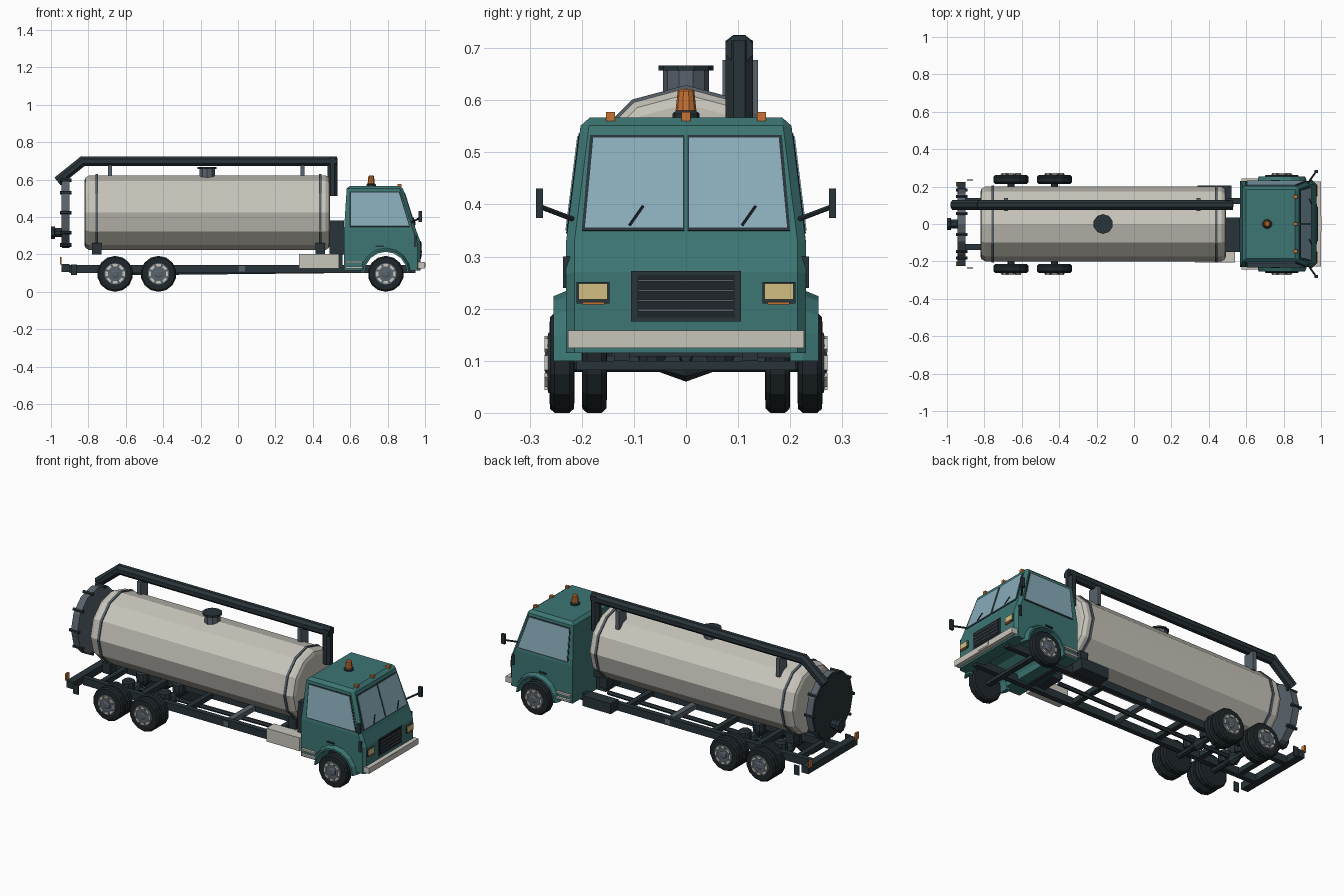
import bpy, bmesh, math
from mathutils import Vector

cube = bpy.data.objects.get("Cube")
if cube:
    bpy.data.objects.remove(cube, do_unlink=True)


def material(name, *rgb):
    m = bpy.data.materials.new(name)
    m.use_nodes = True
    m.diffuse_color = (*rgb, 1)
    m.node_tree.nodes["Principled BSDF"].inputs["Base Color"].default_value = (*rgb, 1)
    return m


TEAL = material("teal paint", .045, .18, .172)
CREAM = material("cream metal", .58, .56, .5)
DARK = material("dark metal", .021, .033, .04)
SLATE = material("slate metal", .1, .125, .15)
GLASS = material("window glass", .25, .41, .49)
ORANGE = material("orange lamp", .58, .17, .035)
YELLOW = material("headlight", .65, .52, .23)
RUBBER = material("rubber", .013, .019, .023)


def finish(name, bm, mat):
    bmesh.ops.recalc_face_normals(bm, faces=bm.faces)
    me = bpy.data.meshes.new(name)
    bm.to_mesh(me)
    bm.free()
    me.materials.append(mat)
    ob = bpy.data.objects.new(name, me)
    bpy.context.collection.objects.link(ob)
    return ob


def box(name, x, y, z, mat):
    bm = bmesh.new()
    bmesh.ops.create_cube(bm, size=1)
    for v in bm.verts:
        v.co = [(r[0] + r[1]) / 2 + c * (r[1] - r[0]) for r, c in zip((x, y, z), v.co)]
    return finish(name, bm, mat)


def lathe(name, profile, sides, loc, axis, mat, turn=0):
    """Rings of (radius, offset) about an axis, capped at both ends."""
    bm = bmesh.new()
    rings = []
    for r, t in profile:
        ring = []
        for i in range(sides):
            a = 2 * math.pi * (i + turn) / sides
            s, c = r * math.sin(a), r * math.cos(a)
            p = {"x": (t, s, c), "y": (s, t, c), "z": (s, c, t)}[axis]
            ring.append(bm.verts.new(Vector(loc) + Vector(p)))
        rings.append(ring)
    for a, b in zip(rings, rings[1:]):
        for i in range(sides):
            j = (i + 1) % sides
            bm.faces.new((a[i], a[j], b[j], b[i]))
    bm.faces.new(rings[0])
    bm.faces.new(rings[-1])
    return finish(name, bm, mat)


def rod(name, a, b, r, sides, mat):
    a, b = Vector(a), Vector(b)
    ob = lathe(name, [(r, 0), (r, (b - a).length)], sides, (0, 0, 0), "z", mat, .5)
    q = (b - a).to_track_quat("Z", "Y")
    for v in ob.data.vertices:
        v.co = a + q @ v.co
    return ob


def plate(name, pts, t, mat):
    """Thin panel standing t proud of both sides of a flat outline."""
    bm = bmesh.new()
    pts = [Vector(p) for p in pts]
    n = (pts[1] - pts[0]).cross(pts[2] - pts[0]).normalized() * t
    a, b = ([bm.verts.new(p + n * s) for p in pts] for s in (1, -1))
    bm.faces.new(a)
    bm.faces.new(b)
    for i in range(len(pts)):
        j = (i + 1) % len(pts)
        bm.faces.new((a[i], a[j], b[j], b[i]))
    return finish(name, bm, mat)


# Cab shell: side profile widened by height, front and roof edges chamfered
def cab_y(z):
    return .23 - max(0, z - .33) * .125


def screen_x(z):
    return .952 - (z - .33) * .316


bm = bmesh.new()
profile = [(.567, .115), (.975, .115), (.975, .27), (.952, .33), (.877, .567), (.582, .567), (.567, .33)]
sides = [[bm.verts.new((x, s * cab_y(z), z)) for x, z in profile] for s in (1, -1)]
for s in sides:
    bm.faces.new([s[i] for i in (0, 1, 2, 3, 6)])
    bm.faces.new([s[i] for i in (3, 4, 5, 6)])
for i in range(7):
    j = (i + 1) % 7
    bm.faces.new((sides[0][i], sides[0][j], sides[1][j], sides[1][i]))
edges = [e for e in bm.edges if e.verts[0].co.y * e.verts[1].co.y > 0
         and (all(v.co.x > .87 for v in e.verts) or all(v.co.z > .56 for v in e.verts))]
edges += [e for e in bm.edges if e.verts[0].co.y * e.verts[1].co.y < 0
          and all(v.co.z > .56 for v in e.verts)]
bmesh.ops.bevel(bm, geom=edges, offset=.016, segments=1, affect="EDGES")
cab = finish("cab", bm, TEAL)
cutter = lathe("arch_cutter", [(.116, -.4), (.116, .4)], 16, (.79, 0, .1), "y", TEAL)
cutter.hide_render = True
mod = cab.modifiers.new("wheel_arch", "BOOLEAN")
mod.operation, mod.object, mod.solver = "DIFFERENCE", cutter, "EXACT"
bpy.context.view_layer.objects.active = cab
bpy.ops.object.modifier_apply(modifier=mod.name)
bpy.data.objects.remove(cutter, do_unlink=True)

# Cab details that repeat on both sides
for s, side in ((1, "left"), (-1, "right")):
    # Arch flare: short boxes swept round the wheel
    bm = bmesh.new()
    arcs = []
    for i in range(9):
        a = math.pi * i / 8
        arcs.append([bm.verts.new((.79 + r * math.cos(a), s * y, .1 + r * math.sin(a)))
                     for r, y in ((.114, .2), (.114, .254), (.124, .254), (.136, .225), (.136, .2))])
    for a, b in zip(arcs, arcs[1:]):
        for i in range(5):
            j = (i + 1) % 5
            bm.faces.new((a[i], a[j], b[j], b[i]))
    bm.faces.new(arcs[0])
    bm.faces.new(arcs[-1])
    finish(side + "_arch_flare", bm, TEAL)

    for grow, t, mat, part in ((.006, .002, DARK, "frame"), (0, .004, GLASS, "glass")):
        w = [(.603 - grow, .35 - grow), (.915 + grow, .35 - grow),
             (.86 + grow, .53 + grow), (.603 - grow, .53 + grow)]
        plate(f"{side}_window_{part}", [(x, s * cab_y(z), z) for x, z in w], t, mat)
        f = [(.006 - grow / 2, .355 - grow), (.194 + grow, .355 - grow),
             (.178 + grow, .527 + grow), (.006 - grow / 2, .527 + grow)]
        plate(f"{side}_windscreen_{part}", [(screen_x(z), s * y, z) for y, z in f], t, mat)

    def ys(a, b):
        return sorted((s * a, s * b))

    box(side + "_door_handle", (.735, .78), ys(.225, .236), (.24, .248), DARK)
    box(side + "_grab_handle", (.94, .955), ys(.222, .236), (.24, .3), DARK)
    for z in (.125, .155):
        box(side + "_step", (.575, .665), ys(.2, .244), (z, z + .01), CREAM)
    box(side + "_headlight_frame", (.96, .979), ys(.147, .21), (.21, .251), DARK)
    box(side + "_headlight", (.96, .983), ys(.151, .206), (.218, .248), YELLOW)
    box(side + "_indicator", (.96, .983), ys(.156, .199), (.208, .213), ORANGE)
    rod(side + "_mirror_arm", (.925, s * .212, .37), (.972, s * .278, .395), .005, 6, DARK)
    box(side + "_mirror", (.964, .985), ys(.274, .288), (.374, .431), DARK)
    y = .108 if s > 0 else -.108
    rod(side + "_wiper", (screen_x(.36) + .006, y, .36), (screen_x(.397) + .006, y + .026, .397), .003, 4, RUBBER)

# Cab front and roof
box("grille_frame", (.96, .979), (-.106, .106), (.175, .272), DARK)
box("grille", (.96, .981), (-.094, .094), (.183, .265), RUBBER)
for z in (.195, .214, .233, .252):
    box("grille_slat", (.97, .984), (-.092, .092), (z, z + .004), SLATE)
box("bumper", (.955, 1), (-.226, .226), (.125, .158), CREAM)
box("number_plate", (.995, 1.002), (-.04, .04), (.132, .155), CREAM)
for y in (-.145, 0, .145):
    box("marker_lamp", (.853, .873), (y - .009, y + .009), (.56, .577), ORANGE)
lathe("beacon_base", [(.026, .565), (.026, .574), (.018, .581)], 10, (.712, 0, 0), "z", DARK)
lathe("beacon", [(.02, .58), (.016, .618), (.01, .622)], 10, (.712, 0, 0), "z", ORANGE)

# Tank, straps, supports and manhole
MID = (0, 0, .423)
lathe("tank", [(.17, -.822), (.188, -.815), (.2, -.795), (.2, .468), (.188, .486), (.17, .492)], 12, MID, "x", CREAM)
for x in (-.755, .44):
    lathe("tank_strap", [(.206, x - .007), (.206, x + .007)], 12, MID, "x", SLATE)
    for y in (-.1, .1):
        box("tank_foot", (x - .025, x + .025), (y - .03, y + .03), (.2, .26), DARK)
lathe("manhole_neck", [(.044, .6), (.044, .66)], 10, (-.165, 0, 0), "z", SLATE)
lathe("manhole_lid", [(.053, .657), (.053, .667)], 10, (-.165, 0, 0), "z", DARK)

# Rear hatch with bolts and outlet
lathe("hatch_ring", [(.188, -.94), (.188, -.9)], 12, MID, "x", SLATE)
lathe("hatch_face", [(.184, -.944), (.184, -.938)], 12, MID, "x", DARK)
for i in range(10):
    a = 2 * math.pi * (i + .5) / 10
    lathe("hatch_bolt", [(.01, -.953), (.01, -.89)], 6,
          (0, .182 * math.sin(a), MID[2] + .182 * math.cos(a)), "x", DARK)
lathe("outlet", [(.036, -1), (.036, -.98), (.026, -.978), (.026, -.94)], 8, (0, 0, .316), "x", DARK, .5)

# Overhead pipe on brackets
path = [(.505, .102, .512), (.505, .102, .7), (-.83, .102, .7), (-.965, .102, .59)]
rod("pipe_drop", path[0], (.505, .102, .715), .0285, 8, DARK)
rod("pipe_run", (.528, .102, .698), (-.838, .102, .698), .0285, 8, DARK)
rod("pipe_tail", (-.822, .102, .705), path[3], .0285, 8, DARK)
for x in (-.685, .345):
    box("pipe_bracket", (x - .011, x + .011), (.07, .138), (.57, .677), SLATE)

# Chassis frame
for s in (1, -1):
    box("frame_rail", (-.9, .95), (s * .123 - .015, s * .123 + .015), (.1, .143), DARK)
    box("rear_lamp", (-.953, -.943), (s * .212 - .012, s * .212 + .012), (.145, .185), ORANGE)
    box("mud_flap", (-.892, -.86), (s * .235 - .003, s * .235 + .003), (.09, .145), DARK)
box("rear_bar", (-.943, -.9), (-.225, .225), (.107, .148), DARK)
box("cross_member", (.005, .038), (-.14, .14), (.108, .137), SLATE)
for x in (-.8, -.54, -.25, .3, .6):
    box("cross_member", (x - .015, x + .015), (-.115, .115), (.108, .137), DARK)
box("tool_box", (.325, .54), (-.205, -.135), (.125, .202), CREAM)
box("battery_box", (.34, .52), (.135, .205), (.105, .165), DARK)
box("equipment_case", (.488, .567), (-.15, .035), (.2, .38), DARK)
box("case_stand", (.5, .56), (-.13, .02), (.12, .2), DARK)
box("front_axle", (.775, .805), (-.21, .21), (.082, .1), DARK)
rod("drive_shaft", (-.657, 0, .098), (.5, 0, .11), .012, 6, DARK)


# Wheels: tyre, rim disc, ring of studs and hub cap
def wheel(x, y, s, outer):
    loc = (x, s * y, .096)
    prof = [(.07, -.024), (.088, -.023), (.096, -.014), (.096, .014), (.088, .023), (.07, .024)]
    lathe("tyre", [(r, s * t) for r, t in prof], 14, loc, "y", RUBBER)
    if outer:
        lathe("rim", [(.058, 0), (.058, s * .026), (.05, s * .028)], 14, loc, "y", SLATE)
        for i in range(8):
            a = 2 * math.pi * i / 8
            d = Vector((math.sin(a), 0, math.cos(a)))
            e = Vector((d.z, 0, -d.x))
            c = Vector(loc) + Vector((0, s * .03, 0))
            plate("rim_stud", [c + d * r + e * w for r, w in
                               ((.039, -.011), (.039, .011), (.052, .014), (.052, -.014))], .004, CREAM)
        lathe("hub_cap", [(.024, 0), (.024, s * .03), (.014, s * .034)], 6, loc, "y", SLATE)


for s in (1, -1):
    wheel(.79, .238, s, True)
    for x in (-.657, -.425):
        wheel(x, .238, s, True)
        wheel(x, .176, s, False)
        lathe("air_spring", [(.03, .1), (.036, .125), (.036, .16), (.025, .168)], 10, (x, s * .065, 0), "z", DARK)
for x in (-.657, -.425):
    lathe("rear_axle", [(.018, -.22), (.018, -.05), (.036, 0), (.018, .05), (.018, .22)], 8, (x, 0, .096), "y", DARK)
